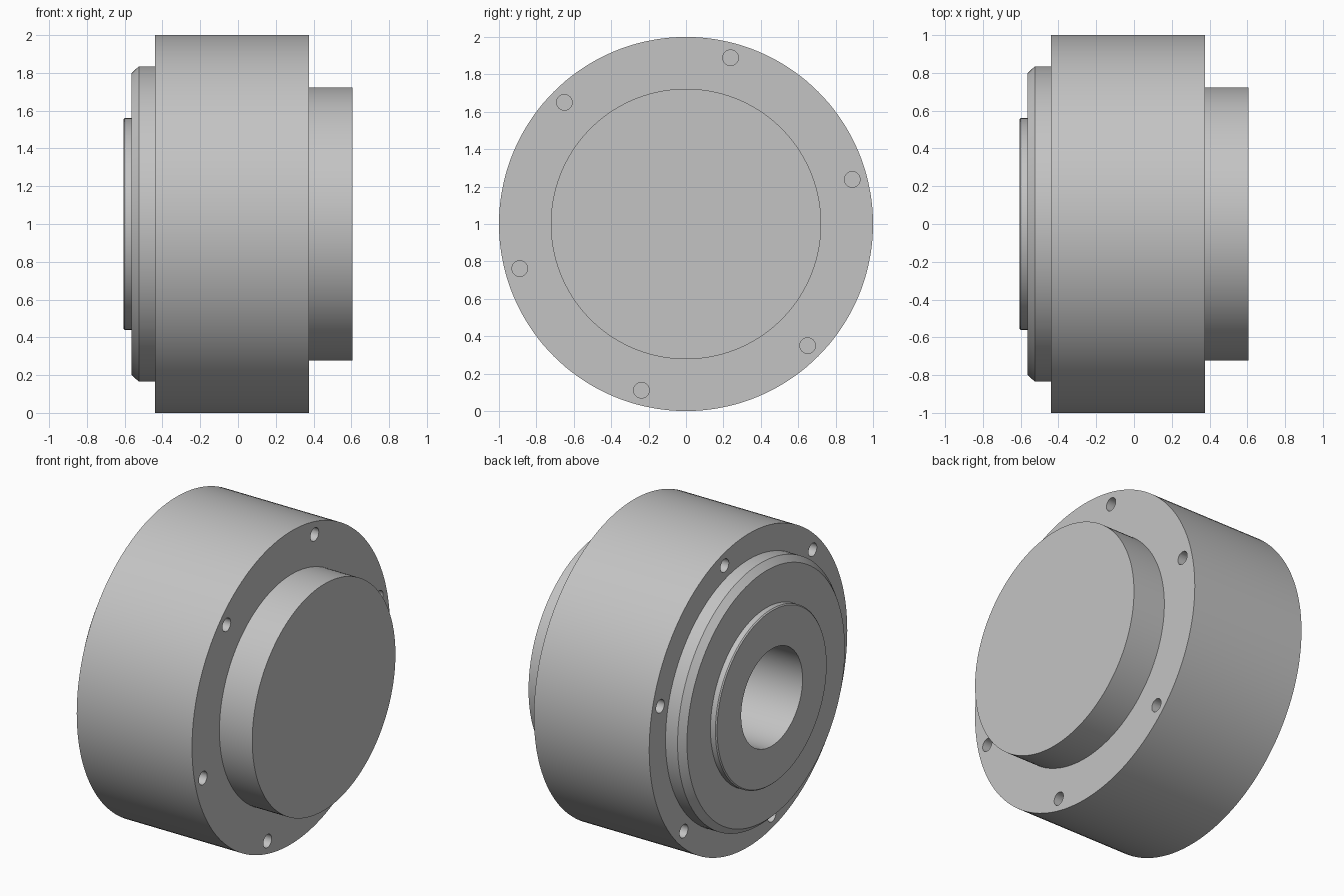
import bpy, bmesh, math
from mathutils import Matrix, Vector

cube = bpy.data.objects.get("Cube")
if cube:
    bpy.data.objects.remove(cube, do_unlink=True)

SEGMENTS = 144
BORE = 0.31
BACK, FACE = -0.44, 0.375      # end faces of the main housing

steel = bpy.data.materials.new("grey steel")
steel.use_nodes = True
steel.diffuse_color = (0.55, 0.55, 0.55, 1)
steel.node_tree.nodes["Principled BSDF"].inputs["Base Color"].default_value = steel.diffuse_color


def add_object(name, bm):
    bmesh.ops.recalc_face_normals(bm, faces=bm.faces)
    mesh = bpy.data.meshes.new(name)
    bm.to_mesh(mesh)
    bm.free()
    mesh.materials.append(steel)
    obj = bpy.data.objects.new(name, mesh)
    bpy.context.collection.objects.link(obj)
    obj.location.z = 1
    return obj


def lathe(name, profile):
    """Turn a closed (x, radius) profile around the x axis."""
    bm = bmesh.new()
    verts = [bm.verts.new((x, 0, r)) for x, r in profile]
    edges = [bm.edges.new((a, b)) for a, b in zip(verts, verts[1:] + verts[:1])]
    bmesh.ops.spin(bm, geom=verts + edges, cent=(0, 0, 0), axis=(1, 0, 0),
                   angle=math.tau, steps=SEGMENTS)
    bmesh.ops.remove_doubles(bm, verts=bm.verts, dist=1e-5)
    return add_object(name, bm)


def smooth(obj):
    bpy.ops.object.select_all(action='DESELECT')
    obj.select_set(True)
    bpy.context.view_layer.objects.active = obj
    bpy.ops.object.shade_smooth_by_angle(angle=math.radians(25))


# Main housing ring
housing = lathe("housing", [(BACK, BORE), (BACK, 1), (FACE, 1), (FACE, BORE)])

# Stepped pilot flange with a chamfered rim
flange = lathe("pilot_flange", [(BACK, BORE), (BACK, 0.835), (-0.525, 0.835),
                                (-0.565, 0.797), (-0.565, BORE)])

# Raised hub around the bore
hub = lathe("hub", [(-0.565, BORE), (-0.565, 0.56), (-0.6, 0.56),
                    (-0.607, 0.553), (-0.607, BORE)])

# Solid end boss that closes the bore
bm = bmesh.new()
bmesh.ops.create_cone(bm, cap_ends=True, segments=SEGMENTS, radius1=0.723, radius2=0.723,
                      depth=0.607 - FACE,
                      matrix=Matrix.Translation(((0.607 + FACE) / 2, 0, 0))
                      @ Matrix.Rotation(math.pi / 2, 4, 'Y'))
boss = add_object("end_boss", bm)

# Blind bolt holes in both end faces
bm = bmesh.new()
for x in (BACK, FACE):
    for i in range(6):
        a = math.radians(15 + 60 * i)
        place = Matrix.Translation(Vector((x, 0.92 * math.cos(a), 0.92 * math.sin(a))))
        bmesh.ops.create_cone(bm, cap_ends=True, segments=32, radius1=0.042, radius2=0.042,
                              depth=0.5, matrix=place @ Matrix.Rotation(math.pi / 2, 4, 'Y'))
cutter = add_object("bolt_hole_cutter", bm)
cutter.hide_render = True
drill = housing.modifiers.new("bolt holes", 'BOOLEAN')
drill.operation = 'DIFFERENCE'
drill.solver = 'EXACT'
drill.object = cutter
bpy.context.view_layer.objects.active = housing
bpy.ops.object.modifier_apply(modifier=drill.name)
bpy.data.objects.remove(cutter, do_unlink=True)

for part in (housing, flange, hub, boss):
    smooth(part)
